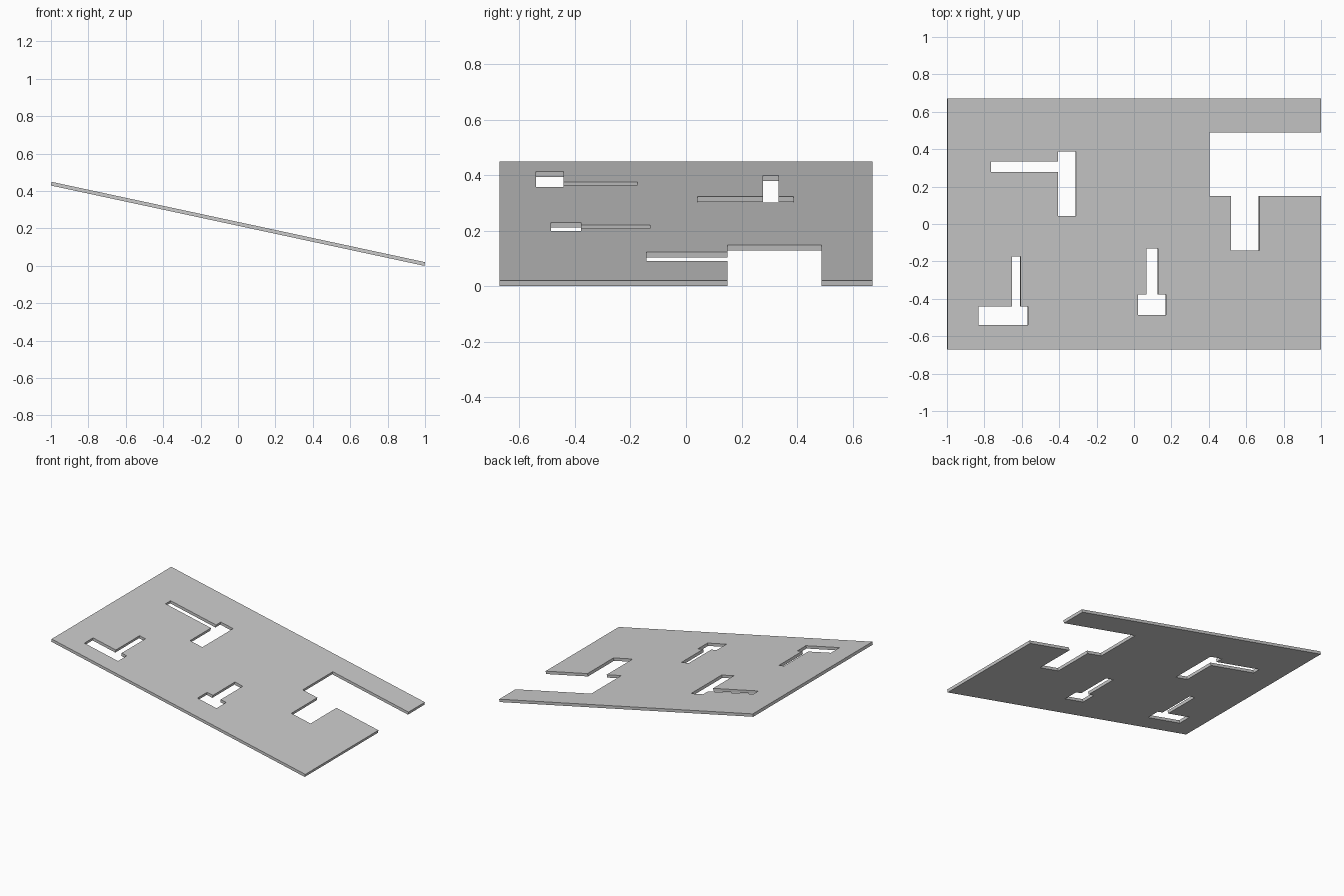
import bpy, math

if "Cube" in bpy.data.objects:
    bpy.data.objects.remove(bpy.data.objects["Cube"])

TILT = math.atan2(0.43, 2.0)
THICK = 0.02
C, S = math.cos(TILT), math.sin(TILT)
LENGTH = (2 - THICK * S) / C
HEIGHT = LENGTH * S + THICK * C
HALF_W = 0.672


def tee(head, stem, side):
    """T-shaped outline in plan from two (x0, x1, y0, y1) rectangles."""
    a, b, c, d = head
    e, f, g, h = stem
    if side == "up":
        return [(a, c), (b, c), (b, d), (f, d), (f, h), (e, h), (e, d), (a, d)]
    return [(a, c), (b, c), (b, d), (a, d), (a, h), (e, h), (e, g), (a, g)]


# Outer outline with the notch open at the low edge
end = LENGTH / 2 * C
outline = [(-end, -HALF_W), (end, -HALF_W), (end, 0.15), (0.668, 0.15),
           (0.668, -0.142), (0.517, -0.142), (0.517, 0.15), (0.402, 0.15),
           (0.402, 0.488), (end, 0.488), (end, HALF_W), (-end, HALF_W)]

# Three T-shaped openings
openings = [
    tee((-0.409, -0.312, 0.042, 0.388), (-0.766, 0, 0.277, 0.334), "left"),
    tee((-0.833, -0.568, -0.54, -0.442), (-0.654, -0.608, 0, -0.175), "up"),
    tee((0.02, 0.17, -0.487, -0.378), (0.065, 0.127, 0, -0.13), "up"),
]

# Sloping plate: filled flat curve, given thickness and tilted
curve = bpy.data.curves.new("sloping_plate", "CURVE")
curve.dimensions = "2D"
curve.fill_mode = "BOTH"
curve.extrude = THICK / 2
for points in [outline] + openings:
    spline = curve.splines.new("POLY")
    spline.points.add(len(points) - 1)
    for p, (x, y) in zip(spline.points, points):
        p.co = (x / C, y, 0, 1)
    spline.use_cyclic_u = True

plate = bpy.data.objects.new("sloping_plate", curve)
bpy.context.collection.objects.link(plate)
plate.location.z = HEIGHT / 2
plate.rotation_euler.y = TILT

# Turn into a clean flat-shaded mesh
bpy.context.view_layer.objects.active = plate
plate.select_set(True)
bpy.ops.object.convert(target="MESH")
bpy.ops.object.mode_set(mode="EDIT")
bpy.ops.mesh.select_all(action="SELECT")
bpy.ops.mesh.remove_doubles(threshold=0.0001)
bpy.ops.mesh.normals_make_consistent(inside=False)
bpy.ops.object.mode_set(mode="OBJECT")
bpy.ops.object.shade_flat()
